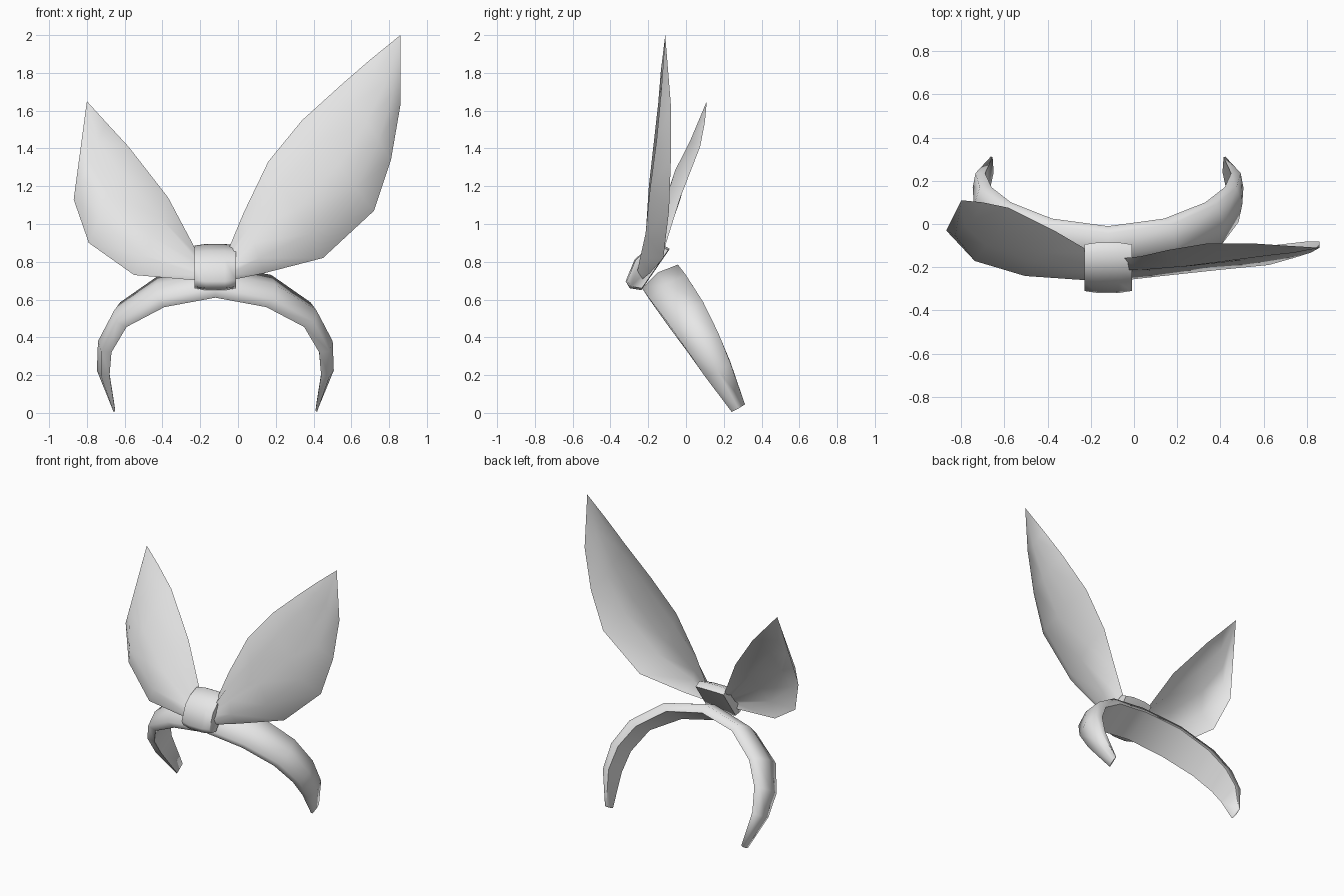
import bpy, bmesh
from math import radians
from mathutils import Vector

default_cube = bpy.data.objects.get("Cube")
if default_cube:
    bpy.data.objects.remove(default_cube, do_unlink=True)

fabric = bpy.data.materials.new("pale_grey_fabric")
fabric.use_nodes = True
colour = (0.8, 0.8, 0.8, 1)
fabric.diffuse_color = colour
fabric.node_tree.nodes["Principled BSDF"].inputs["Base Color"].default_value = colour

CENTRE_X = -0.12


def loft(name, rows, closed=False, smooth_angle=80):
    """Skin a list of equal-length point rows; closed rows become a capped tube."""
    bm = bmesh.new()
    grid = [[bm.verts.new(point) for point in row] for row in rows]
    count = len(grid[0])
    for row, following in zip(grid, grid[1:]):
        for i in range(count if closed else count - 1):
            j = (i + 1) % count
            bm.faces.new((row[i], row[j], following[j], following[i]))
    if closed:
        bm.faces.new(grid[0])
        bm.faces.new(grid[-1])
    bmesh.ops.remove_doubles(bm, verts=bm.verts, dist=0.0005)
    bmesh.ops.recalc_face_normals(bm, faces=bm.faces)
    mesh = bpy.data.meshes.new(name)
    bm.to_mesh(mesh)
    bm.free()
    mesh.materials.append(fabric)
    obj = bpy.data.objects.new(name, mesh)
    bpy.context.collection.objects.link(obj)
    bpy.ops.object.select_all(action="DESELECT")
    obj.select_set(True)
    bpy.context.view_layer.objects.active = obj
    bpy.ops.object.shade_smooth_by_angle(angle=radians(smooth_angle))
    return obj


# Headband: inner front and back rims of one half, from the crown to the tip
front_rim = [(0, -.2, .61), (.27, -.165, .56), (.47, -.09, .455), (.55, .01, .32),
             (.56, .1, .2), (.53, .24, .01)]
back_rim = [(0, -.01, .735), (.26, .025, .69), (.45, .1, .56), (.54, .17, .42),
            (.57, .235, .27), (.535, .31, .05)]
arch_centre = Vector((0, .1, .3))


def band_section(front, back, side, thickness):
    front, back = Vector(front), Vector(back)
    middle = (front + back) / 2
    across = (back - front).normalized()
    outward = middle - arch_centre
    outward = (outward - across * outward.dot(across)).normalized() * thickness
    section = [front, front + outward, middle + outward * 1.4, back + outward, back]
    return [(CENTRE_X + side * p.x, p.y, p.z) for p in section]


thicknesses = [.06, .06, .06, .055, .045, .01]
halves = [[band_section(f, b, side, t) for f, b, t in zip(front_rim, back_rim, thicknesses)]
          for side in (-1, 1)]
loft("headband", halves[0][::-1] + halves[1][1:], closed=True)


# Bow loops: cupped leaf-shaped sheets with a shallow centre crease;
# each row runs from the upper edge to the lower edge
def bow_leaf(name, upper, lower, fold_depths, tip):
    rows = []
    for top, bottom, depth in zip(upper, lower, fold_depths):
        top, bottom = Vector(top), Vector(bottom)
        push = depth - (top.y + bottom.y) / 2
        rows.append([top.lerp(bottom, t) + Vector((0, push * share, 0))
                     for t, share in ((0, 0), (.25, .85), (.5, .8), (.75, 1.05), (1, 0))])
    rows.append([tip] * len(rows[0]))
    return loft(name, rows)


bow_leaf("left_bow_leaf",
         [(-.07, -.16, .82), (.03, -.15, 1.06), (.16, -.12, 1.33),
          (.34, -.09, 1.55), (.55, -.09, 1.74), (.7, -.1, 1.87)],
         [(-.05, -.24, .7), (.14, -.19, .74), (.45, -.12, .82),
          (.72, -.09, 1.07), (.81, -.08, 1.34), (.86, -.08, 1.63)],
         [-.24, -.23, -.21, -.185, -.155, -.135],
         (.86, -.11, 2))
bow_leaf("right_bow_leaf",
         [(-.2, -.13, .82), (-.37, -.03, 1.14), (-.58, .075, 1.41), (-.7, .1, 1.54)],
         [(-.2, -.25, .7), (-.55, -.22, .73), (-.79, -.11, .9), (-.87, -.03, 1.13)],
         [-.23, -.19, -.12, -.02],
         (-.8, .11, 1.65))

# Knot: a tilted rounded block, fuller in the middle
profile = [(-.315, .7), (-.295, .665), (-.235, .655), (-.09, .865), (-.135, .89),
           (-.22, .855), (-.27, .81)]
knot_centre = Vector((-.2, .78))
knot_rows = []
for offset, fullness in ((-.11, .96), (-.05, 1.04), (.05, 1.04), (.11, .96)):
    ring = [knot_centre + (Vector(p) - knot_centre) * fullness for p in profile]
    knot_rows.append([(CENTRE_X + offset, p.x, p.y) for p in ring])
loft("bow_knot", knot_rows, closed=True)
